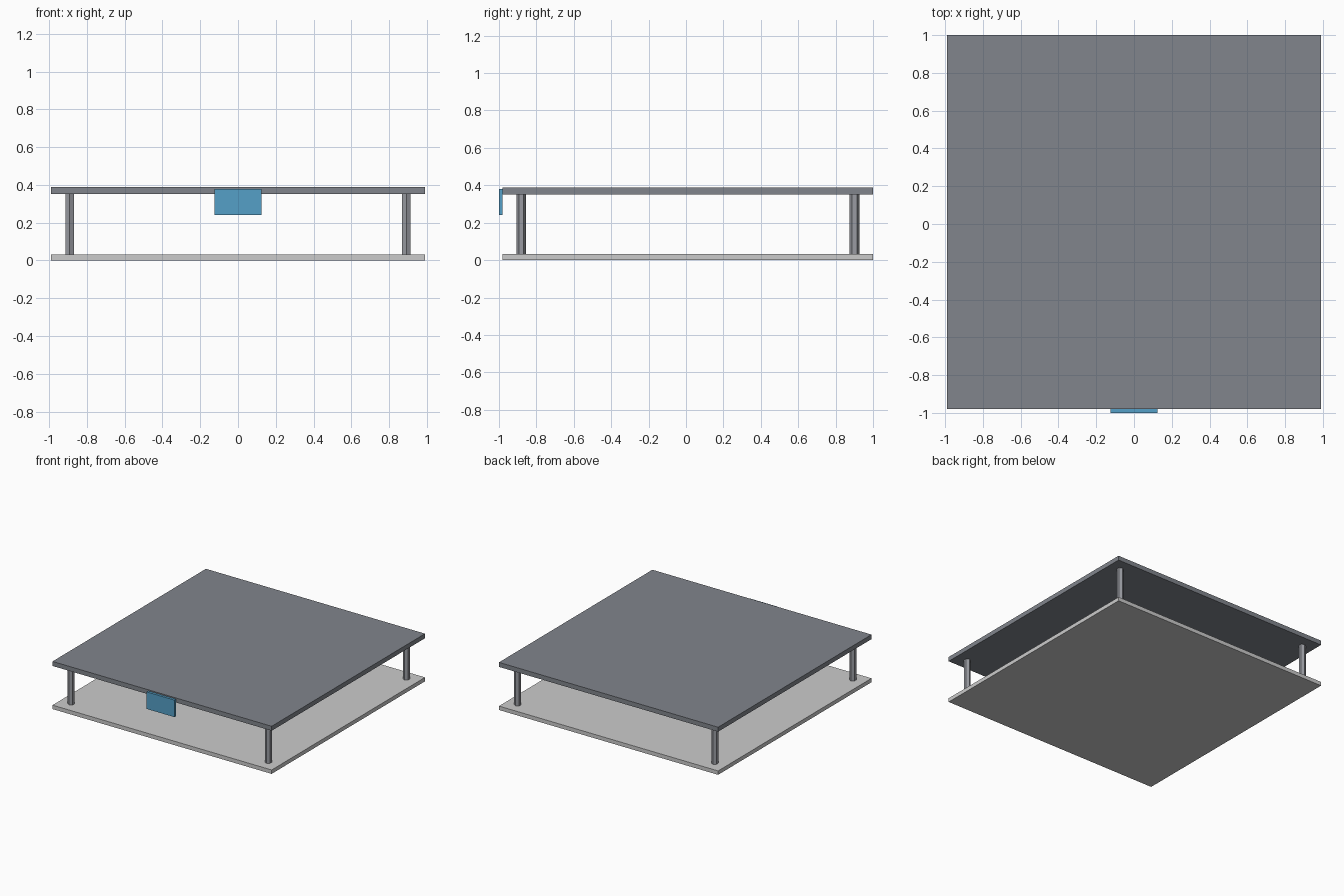
import bpy
import math

if "Cube" in bpy.data.objects:
    bpy.data.objects.remove(bpy.data.objects["Cube"])

PLATE_Y = 0.01   # plates sit slightly back because of the front tag
HALF = 0.99      # half width of the square plates


def material(name, rgb):
    mat = bpy.data.materials.new(name)
    mat.diffuse_color = (*rgb, 1.0)
    mat.use_nodes = True
    mat.node_tree.nodes["Principled BSDF"].inputs["Base Color"].default_value = mat.diffuse_color
    return mat


def box(name, x, y, z, mat=None):
    """Box from (min, max) ranges along each axis."""
    centre = [(a + b) / 2 for a, b in (x, y, z)]
    bpy.ops.mesh.primitive_cube_add(size=1, location=centre)
    obj = bpy.context.object
    obj.name = name
    obj.scale = [b - a for a, b in (x, y, z)]
    bpy.ops.object.transform_apply(location=False, rotation=False, scale=True)
    if mat:
        obj.data.materials.append(mat)
    return obj


slate = material("slate", (0.22, 0.235, 0.265))
steel = material("steel", (0.32, 0.33, 0.36))
blue = material("blue", (0.09, 0.35, 0.57))

# Base and top plates
span_x = (-HALF, HALF)
span_y = (PLATE_Y - HALF, PLATE_Y + HALF)
box("base_plate", span_x, span_y, (0.0, 0.032))
box("top_plate", span_x, span_y, (0.352, 0.389), slate)

# Hexagonal corner posts
for side, sx in (("left", -1), ("right", 1)):
    for end, sy in (("front", -1), ("back", 1)):
        bpy.ops.mesh.primitive_cylinder_add(
            vertices=6, radius=0.026, depth=0.32,
            location=(sx * 0.891, PLATE_Y + sy * 0.891, 0.192))
        post = bpy.context.object
        post.name = f"{end}_{side}_post"
        post.data.materials.append(steel)

# Tag on the front edge
box("front_tag", (-0.125, 0.125), (-1.0, -0.98), (0.24, 0.379), blue)
